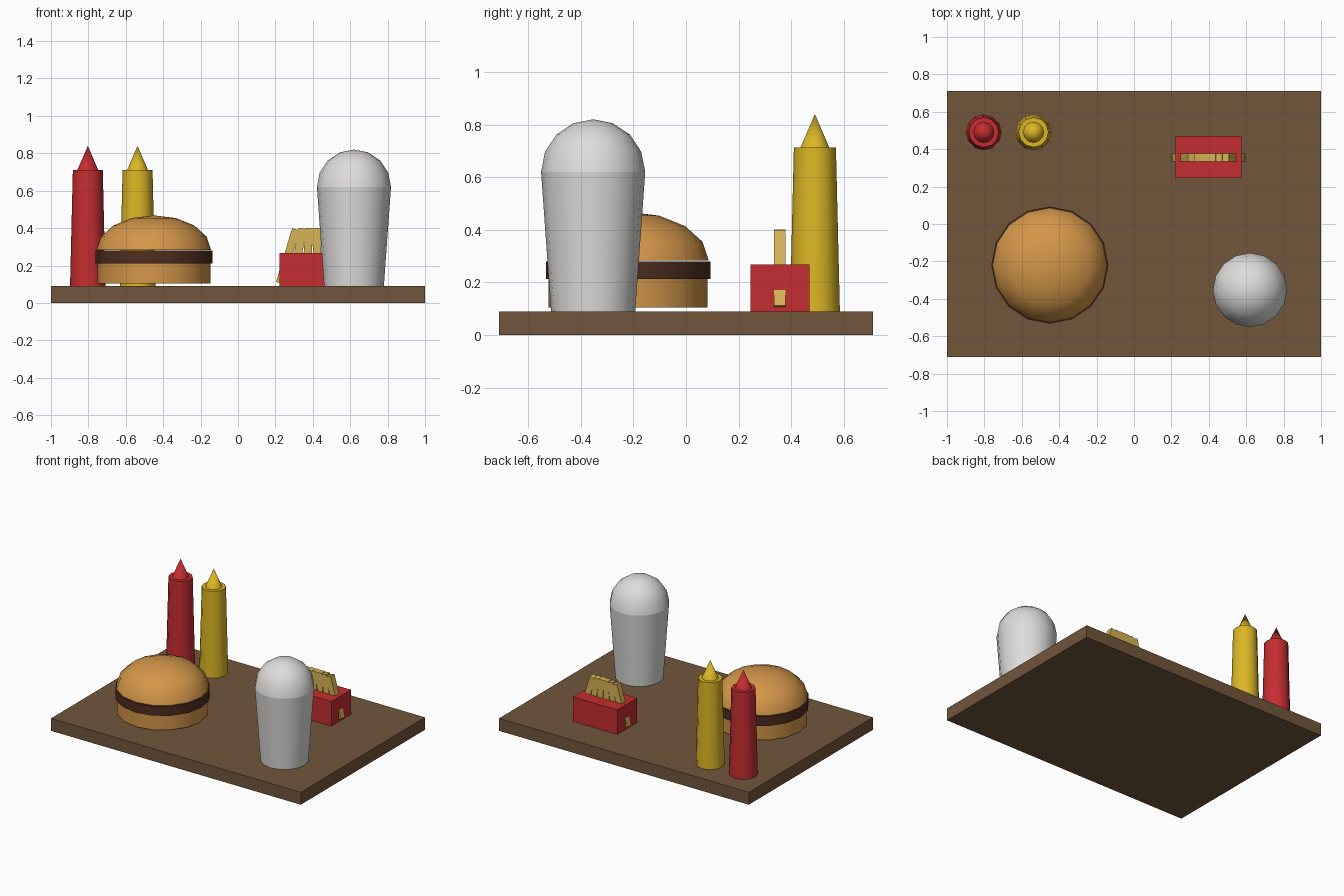
import bpy
import bmesh
from math import sin, cos, pi, radians

cube = bpy.data.objects.get("Cube")
if cube:
    bpy.data.objects.remove(cube)


def material(name, rgb):
    # sRGB 0-255 to linear
    lin = [((c / 255 + 0.055) / 1.055) ** 2.4 for c in rgb] + [1]
    m = bpy.data.materials.new(name)
    m.use_nodes = True
    m.diffuse_color = lin
    m.node_tree.nodes["Principled BSDF"].inputs["Base Color"].default_value = lin
    return m


wood = material("wood brown", (113, 86, 59))
bread = material("toasted bun", (211, 150, 73))
meat = material("patty brown", (78, 46, 31))
red = material("sauce red", (197, 45, 49))
yellow = material("mustard yellow", (220, 183, 37))
potato = material("fries gold", (214, 180, 85))
cream = material("cup white", (222, 221, 219))


def finish(bm, name, mat, location, smooth):
    bmesh.ops.recalc_face_normals(bm, faces=bm.faces)
    mesh = bpy.data.meshes.new(name)
    bm.to_mesh(mesh)
    bm.free()
    mesh.materials.append(mat)
    obj = bpy.data.objects.new(name, mesh)
    obj.location = location
    bpy.context.collection.objects.link(obj)
    if smooth:
        bpy.ops.object.select_all(action="DESELECT")
        obj.select_set(True)
        bpy.context.view_layer.objects.active = obj
        bpy.ops.object.shade_smooth_by_angle(angle=radians(40))
    return obj


def block(name, mat, center, size):
    bm = bmesh.new()
    bmesh.ops.create_cube(bm, size=1)
    bmesh.ops.scale(bm, vec=size, verts=bm.verts)
    return finish(bm, name, mat, center, False)


def lathe(name, mat, xy, profile, sides):
    """Turn (radius, z) points around the vertical axis; radius 0 makes a tip."""
    bm = bmesh.new()
    rings = []
    for r, z in profile:
        count = sides if r > 0 else 1
        rings.append([bm.verts.new((r * cos(2 * pi * i / sides),
                                    r * sin(2 * pi * i / sides), z))
                      for i in range(count)])
    for low, high in zip(rings, rings[1:]):
        for i in range(sides):
            j = (i + 1) % sides
            if len(high) == 1:
                bm.faces.new((low[i], low[j], high[0]))
            else:
                bm.faces.new((low[i], low[j], high[j], high[i]))
    for ring in (rings[0], rings[-1]):
        if len(ring) > 1:
            bm.faces.new(ring)
    return finish(bm, name, mat, (*xy, 0), True)


def dome(radius, base, height, steps=4):
    arc = [(radius * cos(pi / 2 * i / steps), base + height * sin(pi / 2 * i / steps))
           for i in range(steps)]
    return arc + [(0, base + height)]


# Tray
block("tray", wood, (0, 0, 0.045), (2, 1.42, 0.09))

# Burger
burger = (-0.45, -0.22)
lathe("bottom_bun", bread, burger, [(0.302, 0.104), (0.302, 0.212)], 16)
lathe("patty", meat, burger, [(0.313, 0.212), (0.313, 0.28)], 16)
lathe("top_bun", bread, burger, dome(0.306, 0.284, 0.184), 16)

# Milkshake cup with domed lid
shake = (0.62, -0.353)
lathe("cup", cream, shake, [(0.16, 0.09), (0.198, 0.62)], 16)
lathe("cup_lid", cream, shake, dome(0.198, 0.62, 0.2), 16)

# Sauce bottles
for name, mat, x in (("ketchup", red, -0.803), ("mustard", yellow, -0.537)):
    lathe(name + "_bottle", mat, (x, 0.49), [(0.095, 0.09), (0.08, 0.712)], 12)
    lathe(name + "_nozzle", mat, (x, 0.49), [(0.055, 0.712), (0, 0.84)], 12)

# Fries box, with fries leaning in towards the middle
block("fries_box", red, (0.398, 0.358, 0.179), (0.354, 0.224, 0.178))
fries = 6
for i in range(fries):
    t = 2 * i / (fries - 1) - 1
    fry = block(f"fry_{i + 1}", potato, (0.398 + 0.131 * t, 0.356, 0.25),
                (0.043, 0.044, 0.3))
    fry.rotation_euler.y = -0.29 * t
